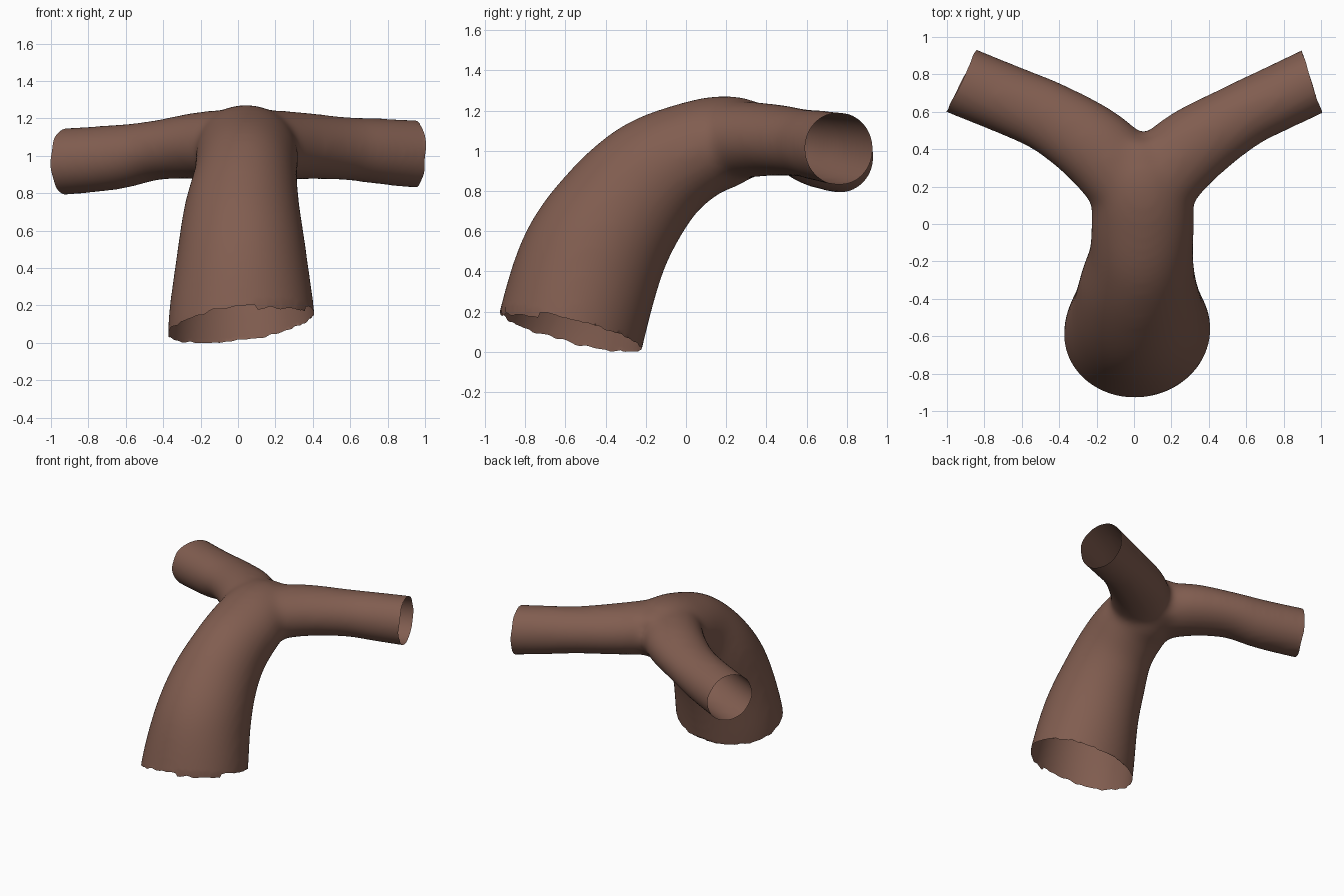
import bpy, bmesh, math
from mathutils import Vector, noise

if "Cube" in bpy.data.objects:
    bpy.data.objects.remove(bpy.data.objects["Cube"])

SEG = 40


def spline(keys, steps=8):
    """Catmull-Rom through (x, y, z, half_width, half_height) keys."""
    k = [Vector(p) for p in keys]
    k = [k[0] * 2 - k[1]] + k + [k[-1] * 2 - k[-2]]
    out = []
    for a, b, c, d in zip(k, k[1:], k[2:], k[3:]):
        for i in range(steps):
            t = i / steps
            out.append(0.5 * (2 * b + (c - a) * t + (2 * a - 5 * b + 4 * c - d) * t * t
                              + (3 * b - a - 3 * c + d) * t ** 3))
    return out + [k[-2]]


def tube(bm, keys, side):
    """Capped elliptical tube swept along the keys."""
    pts = spline(keys)
    pos = [Vector(p[:3]) for p in pts]
    rings = []
    for i, p in enumerate(pts):
        t = (pos[min(i + 1, len(pos) - 1)] - pos[max(i - 1, 0)]).normalized()
        h = (side - t * side.dot(t)).normalized()
        v = h.cross(t)
        rings.append([bm.verts.new(pos[i] + h * p[3] * math.cos(a) + v * p[4] * math.sin(a))
                      for a in (2 * math.pi * j / SEG for j in range(SEG))])
    for r, s in zip(rings, rings[1:]):
        for j in range(SEG):
            n = (j + 1) % SEG
            bm.faces.new((r[j], r[n], s[n], s[j]))
    bm.faces.new(rings[0][::-1])
    bm.faces.new(rings[-1])


bm = bmesh.new()
# Trunk: rises and bends backward, ends run past the cut planes
tube(bm, [(0.02, -0.64, -0.22, 0.39, 0.37), (0.02, -0.575, 0.10, 0.395, 0.368),
          (0.02, -0.475, 0.44, 0.352, 0.36), (0.022, -0.335, 0.685, 0.315, 0.328),
          (0.04, -0.16, 0.88, 0.278, 0.293), (0.047, 0.045, 1.00, 0.275, 0.25),
          (0.04, 0.22, 1.05, 0.26, 0.228), (0.03, 0.34, 1.06, 0.21, 0.19),
          (0.03, 0.44, 1.06, 0.16, 0.15)], Vector((1, 0, 0)))
# Left branch
tube(bm, [(0.02, 0.17, 1.05, 0.23, 0.20), (-0.19, 0.395, 1.055, 0.22, 0.182),
          (-0.435, 0.56, 1.03, 0.195, 0.16), (-0.65, 0.655, 0.993, 0.188, 0.174),
          (-0.92, 0.765, 0.97, 0.188, 0.18), (-1.1, 0.85, 0.96, 0.188, 0.18)],
     Vector((0.45, 0.89, 0)))
# Right branch
tube(bm, [(0.06, 0.17, 1.05, 0.23, 0.20), (0.29, 0.395, 1.055, 0.215, 0.183),
          (0.56, 0.57, 1.04, 0.182, 0.17), (0.75, 0.665, 1.025, 0.178, 0.177),
          (0.95, 0.76, 1.01, 0.178, 0.183), (1.13, 0.845, 1.0, 0.178, 0.183)],
     Vector((-0.42, 0.9, 0)))
bmesh.ops.recalc_face_normals(bm, faces=bm.faces)
mesh = bpy.data.meshes.new("forked_tube")
bm.to_mesh(mesh)
bm.free()
obj = bpy.data.objects.new("forked_tube", mesh)
bpy.context.collection.objects.link(obj)

# Fuse the tubes and soften the junction
rm = obj.modifiers.new("fuse", 'REMESH')
rm.mode = 'VOXEL'
rm.voxel_size = 0.02
sm = obj.modifiers.new("soften", 'SMOOTH')
sm.factor = 0.5
sm.iterations = 32
fused = bpy.data.meshes.new_from_object(obj.evaluated_get(bpy.context.evaluated_depsgraph_get()))
obj.modifiers.clear()
obj.data = fused

# Cut the three ends open
bm = bmesh.new()
bm.from_mesh(fused)
for co, no in [((0.02, -0.57, 0.105), (0.15, -0.27, -1)),
               ((-0.92, 0.765, 0.97), (-0.9, 0.436, 0)),
               ((0.95, 0.76, 1.01), (0.955, 0.3, 0))]:
    bmesh.ops.bisect_plane(bm, geom=bm.verts[:] + bm.edges[:] + bm.faces[:], dist=1e-5,
                           plane_co=co, plane_no=no, clear_outer=True)
# Ragged rims
for v in bm.verts:
    if v.is_boundary:
        if v.co.z < 0.5:
            dip = 0.03 if v.co.y < -0.6 and 0.1 < v.co.x < 0.36 else 0.0
            v.co.z = max(0.0, v.co.z + noise.noise(v.co * 20) * 0.015 - dip)
        else:
            v.co.x += noise.noise(v.co * 9) * 0.01
for f in bm.faces:
    f.smooth = True
bm.to_mesh(fused)
bm.free()

mat = bpy.data.materials.new("brown")
mat.diffuse_color = (0.22, 0.11, 0.08, 1)
mat.use_nodes = True
mat.node_tree.nodes["Principled BSDF"].inputs["Base Color"].default_value = mat.diffuse_color
fused.materials.clear()
fused.materials.append(mat)
